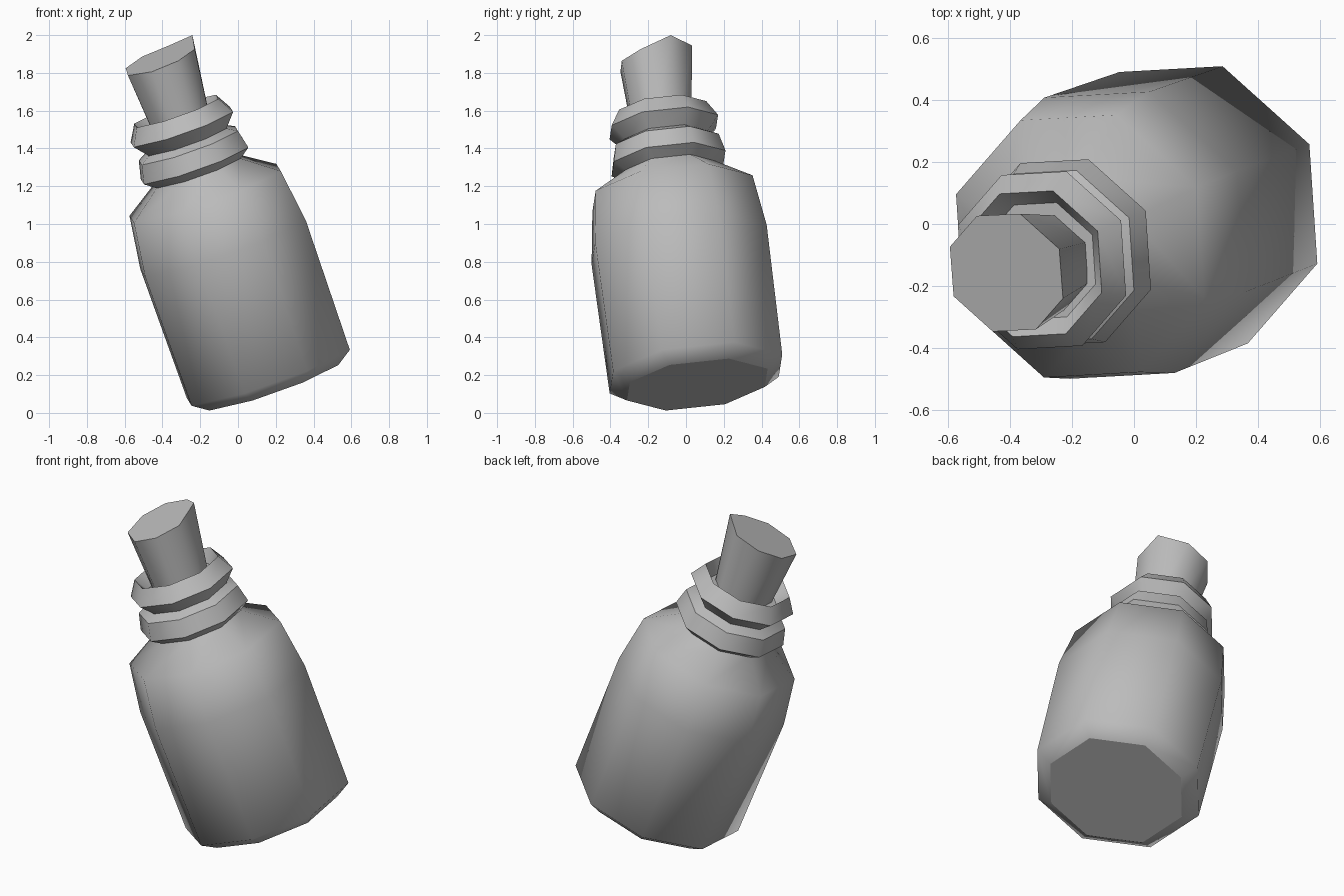
import bpy, bmesh, math
from mathutils import Vector

if "Cube" in bpy.data.objects:
    bpy.data.objects.remove(bpy.data.objects["Cube"])

SIDES = 8
PHASE = math.radians(26)
BASE = Vector((0.18, 0.06, 0.15))                       # centre of the bottle's bottom face
AXIS = Vector((-0.328, -0.122, 0.937)).normalized()    # leaning bottle axis

glass = bpy.data.materials.new("plain_grey")
glass.diffuse_color = (0.5, 0.5, 0.5, 1)
glass.use_nodes = True
glass.node_tree.nodes["Principled BSDF"].inputs["Base Color"].default_value = glass.diffuse_color


def ring(centre, axis, radius):
    """Octagon perpendicular to the axis."""
    pts = []
    for k in range(SIDES):
        a = PHASE + k * 2 * math.pi / SIDES
        e = Vector((math.cos(a), math.sin(a), 0))
        e = (e - axis * e.dot(axis)).normalized()
        pts.append(centre + e * radius)
    return pts


def loft(name, rings, sharp=()):
    """Skin the rings, cap both ends flat, keep the listed rings as hard edges."""
    bm = bmesh.new()
    loops = [[bm.verts.new(p) for p in r] for r in rings]
    for lo, hi in zip(loops, loops[1:]):
        for i in range(SIDES):
            j = (i + 1) % SIDES
            bm.faces.new((lo[i], lo[j], hi[j], hi[i])).smooth = True
    bm.faces.new(loops[0][::-1])
    bm.faces.new(loops[-1])
    for n in {0, len(loops) - 1, *sharp}:
        for i in range(SIDES):
            bm.edges.get((loops[n][i], loops[n][(i + 1) % SIDES])).smooth = False
    me = bpy.data.meshes.new(name)
    bm.to_mesh(me)
    bm.free()
    me.materials.append(glass)
    ob = bpy.data.objects.new(name, me)
    bpy.context.collection.objects.link(ob)


def lathe(name, profile, sharp=()):
    loft(name, [ring(BASE + AXIS * s, AXIS, r) for r, s in profile], sharp)


# bottle body: bottom bevel, straight wall, shoulder and neck
lathe("bottle_body", [(0.395, 0), (0.485, 0.06), (0.492, 0.79), (0.45, 1.08),
                      (0.25, 1.21), (0.23, 1.36)])

# lower neck collar
lathe("lower_collar", [(0.23, 1.185), (0.32, 1.25), (0.295, 1.35), (0.22, 1.39)], (1, 2))

# upper lip with a recessed mouth
lathe("bottle_lip", [(0.22, 1.36), (0.305, 1.455), (0.25, 1.545), (0.20, 1.47)], (1, 2))

# cork, tapering into the mouth, with a slanted top and one raised corner
top = ring(Vector((-0.412, -0.157, 1.875)), Vector((-0.4, -0.27, 1)).normalized(), 0.207)
top[0].z = 2.0
loft("cork", [ring(Vector((-0.265, -0.12, 1.42)), AXIS, 0.155), top])
